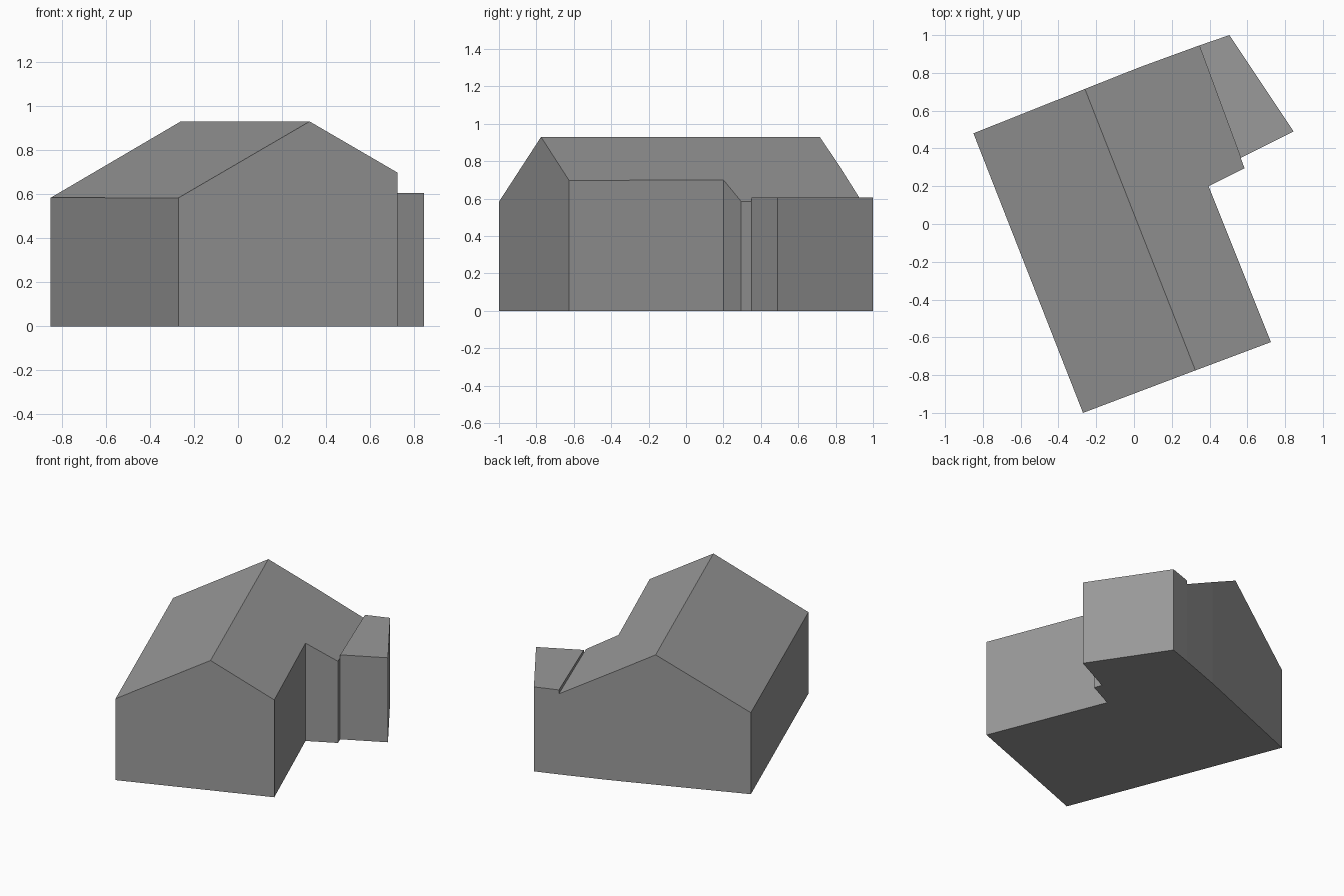
import bpy
import bmesh
from mathutils import Vector

cube = bpy.data.objects.get("Cube")
if cube:
    bpy.data.objects.remove(cube, do_unlink=True)

GREY = (0.32, 0.32, 0.32, 1)
plaster = bpy.data.materials.new("plain grey")
plaster.use_nodes = True
plaster.diffuse_color = GREY
plaster.node_tree.nodes["Principled BSDF"].inputs["Base Color"].default_value = GREY

# Ridge line in plan, and the roof height on either side of it
RIDGE_FRONT = Vector((0.325, -0.775))
RIDGE_BACK = Vector((-0.26, 0.715))
RIDGE_HEIGHT, PITCH = 0.93, 0.545
along = (RIDGE_BACK - RIDGE_FRONT).normalized()


def roof_height(p):
    return RIDGE_HEIGHT - PITCH * abs(along.cross(p - RIDGE_FRONT))


def build_block(name, outline, height, roof_faces):
    """Walls around a counter-clockwise outline, with a floor and roof faces."""
    bm = bmesh.new()
    base = [bm.verts.new((*p, 0)) for p in outline]
    top = [bm.verts.new((*p, height(Vector(p)))) for p in outline]
    n = len(outline)
    for i in range(n):
        j = (i + 1) % n
        bm.faces.new((base[i], base[j], top[j], top[i]))
    bm.faces.new(base[::-1])
    for face in roof_faces:
        bm.faces.new([top[i] for i in face])
    bmesh.ops.recalc_face_normals(bm, faces=bm.faces)
    mesh = bpy.data.meshes.new(name)
    bm.to_mesh(mesh)
    bm.free()
    mesh.materials.append(plaster)
    obj = bpy.data.objects.new(name, mesh)
    bpy.context.collection.objects.link(obj)
    return obj


# Gabled house with a short side wing under the same roof slope
house = [(-0.85, 0.48), (-0.27, -1.0), RIDGE_FRONT, (0.725, -0.625),
         (0.395, 0.20), (0.585, 0.295), (0.565, 0.35), (0.345, 0.945),
         (0.03, 0.83), RIDGE_BACK]
build_block("gabled_house", house, roof_height,
            [(0, 1, 2, 9), (2, 3, 4, 5, 6, 7, 8, 9)])

# Flat-roofed annex against the wing
annex = [(0.565, 0.35), (0.845, 0.49), (0.505, 1.0), (0.345, 0.945)]
build_block("flat_annex", annex, lambda p: 0.605, [(0, 1, 2, 3)])
